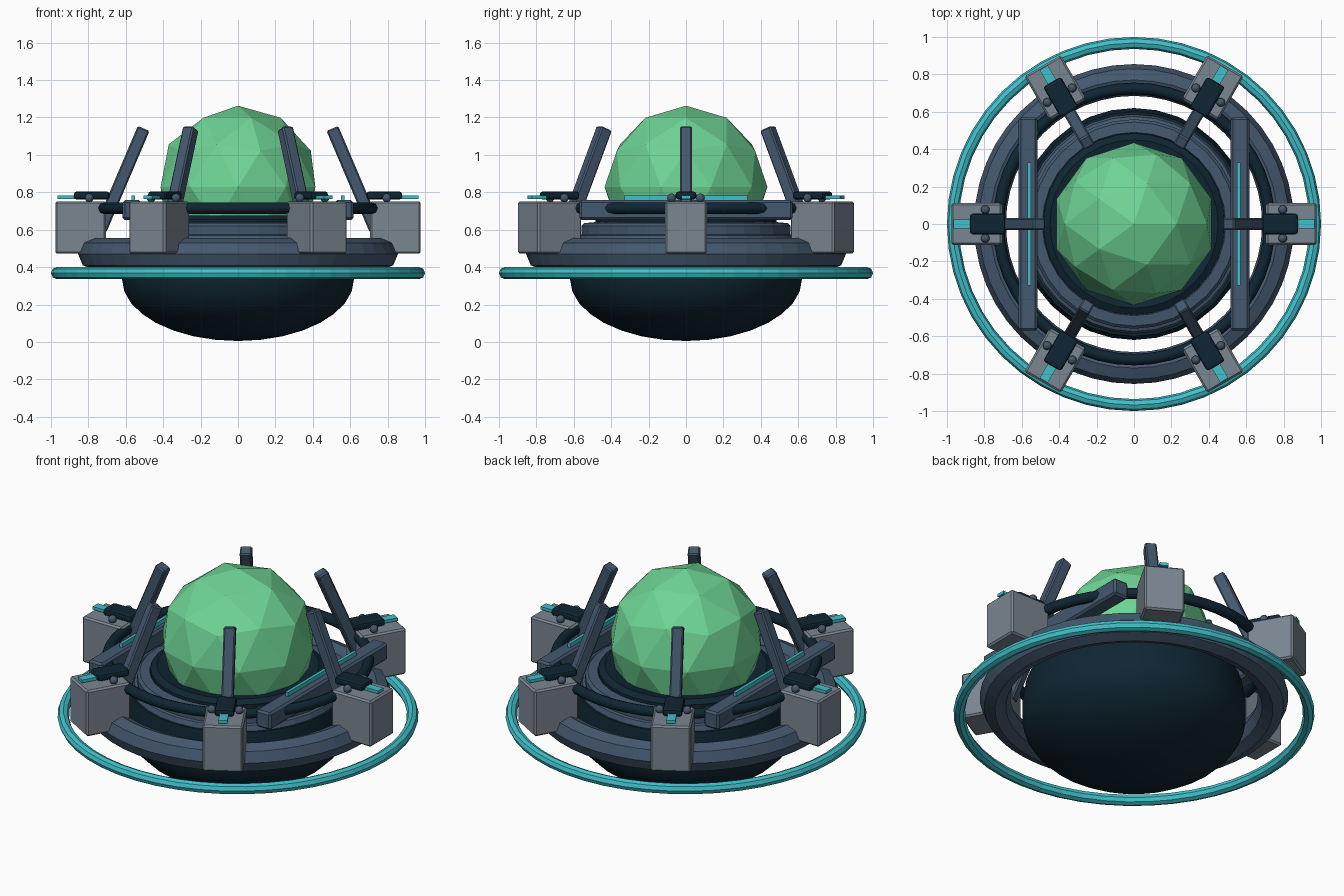
import bpy, bmesh, math
from mathutils import Matrix, Vector

if "Cube" in bpy.data.objects:
    bpy.data.objects.remove(bpy.data.objects["Cube"])


def material(name, rgb):
    m = bpy.data.materials.new(name)
    lin = [((c / 255 + 0.055) / 1.055) ** 2.4 if c > 10 else c / 255 / 12.92 for c in rgb]
    m.diffuse_color = (*lin, 1)
    m.use_nodes = True
    m.node_tree.nodes["Principled BSDF"].inputs["Base Color"].default_value = m.diffuse_color
    return m


SLATE = material("slate blue", (68, 88, 110))
GREY = material("steel grey", (122, 134, 145))
NAVY = material("dark navy", (15, 37, 50))
CYAN = material("cyan", (64, 192, 202))
GREEN = material("crystal green", (110, 212, 148))


def finish(name, bm, mat, smooth=None):
    bmesh.ops.recalc_face_normals(bm, faces=bm.faces)
    me = bpy.data.meshes.new(name)
    bm.to_mesh(me)
    bm.free()
    me.materials.append(mat)
    ob = bpy.data.objects.new(name, me)
    bpy.context.collection.objects.link(ob)
    if smooth:
        bpy.ops.object.select_all(action='DESELECT')
        ob.select_set(True)
        bpy.context.view_layer.objects.active = ob
        bpy.ops.object.shade_smooth_by_angle(angle=math.radians(smooth))
    return ob


def lathe(name, profile, mat, segs=32, closed=False, smooth=None):
    """Revolve (radius, z) points around the vertical axis."""
    bm = bmesh.new()
    pts = [bm.verts.new((r, 0, z)) for r, z in profile]
    edges = [bm.edges.new(p) for p in zip(pts, pts[1:])]
    if closed:
        edges.append(bm.edges.new((pts[-1], pts[0])))
    bmesh.ops.spin(bm, geom=pts + edges, cent=(0, 0, 0), axis=(0, 0, 1),
                   angle=math.tau, steps=segs, use_merge=True)
    bmesh.ops.remove_doubles(bm, verts=bm.verts, dist=1e-4)
    return finish(name, bm, mat, smooth)


def ring(name, major, minor, z, mat, sides=8, segs=48, smooth=None):
    prof = [(major + minor * math.cos(math.tau * i / sides),
             z + minor * math.sin(math.tau * i / sides)) for i in range(sides)]
    return lathe(name, prof, mat, segs, True, smooth)


def box(name, size, matrix, mat, bevel=0.01, segs=1):
    bm = bmesh.new()
    bmesh.ops.create_cube(bm, size=1)
    bmesh.ops.scale(bm, vec=size, verts=bm.verts)
    if bevel:
        bmesh.ops.bevel(bm, geom=bm.edges[:], offset=bevel, segments=segs,
                        profile=0.5, affect='EDGES')
    bmesh.ops.transform(bm, matrix=matrix, verts=bm.verts)
    return finish(name, bm, mat)


def at(x, y, z):
    return Matrix.Translation(Vector((x, y, z)))


# Rounded hull bowl with a short upright wall
bowl = [(0.62 * math.sin(math.pi / 2 * i / 8), 0.335 - 0.33 * math.cos(math.pi / 2 * i / 8))
        for i in range(9)]
lathe("hull_bowl", bowl + [(0.62, 0.42), (0.60, 0.54), (0, 0.54)], NAVY, 32, smooth=35)

# Stepped deck collar and the dark seat for the crystal
lathe("deck_collar", [(0.59, 0.53), (0.575, 0.57), (0.56, 0.575), (0.56, 0.62),
                      (0.545, 0.635), (0.49, 0.64), (0.48, 0.60), (0.48, 0.53)],
      SLATE, 32, True)
lathe("crystal_seat", [(0.485, 0.54), (0.485, 0.655), (0.45, 0.675), (0.36, 0.66), (0, 0.64)],
      NAVY, 32)

# Concentric rings
ring("outer_glow_ring", 0.968, 0.032, 0.368, CYAN)
ring("armour_ring", 0.77, 0.085, 0.47, SLATE)
ring("cable_ring", 0.725, 0.031, 0.715, NAVY, smooth=50)

# Faceted crystal
bm = bmesh.new()
bmesh.ops.create_icosphere(bm, subdivisions=2, radius=0.435, matrix=at(0, 0, 0.828))
finish("crystal", bm, GREEN)

# Side rails with glowing inlays
for s in (-1, 1):
    box("side_rail", (0.10, 1.14, 0.105), at(s * 0.567, 0, 0.705), SLATE, 0.012)
    box("rail_light", (0.018, 0.66, 0.03), at(s * 0.56, 0, 0.768), CYAN, 0)

# Six pods, each with a leaning prong, clamp, light strip and two bolts
lean = math.atan2(0.23, 0.54)
for i in range(6):
    turn = Matrix.Rotation(i * math.pi / 3, 4, 'Z')
    box("pod", (0.27, 0.225, 0.28), turn @ at(0.842, 0, 0.612), GREY, 0.01)
    box("prong", (0.068, 0.066, 0.59),
        turn @ at(0.62, 0, 0.87) @ Matrix.Rotation(-lean, 4, 'Y'), SLATE, 0.008)
    box("pod_light", (0.23, 0.05, 0.018), turn @ at(0.85, 0, 0.773), CYAN, 0)
    box("pod_clamp", (0.19, 0.11, 0.042), turn @ at(0.782, 0, 0.783), NAVY, 0.014, 2)
    for s in (-1, 1):
        bm = bmesh.new()
        bmesh.ops.create_uvsphere(bm, u_segments=10, v_segments=6, radius=0.024,
                                  matrix=turn @ at(0.795, s * 0.077, 0.77))
        finish("pod_bolt", bm, SLATE, 40)
